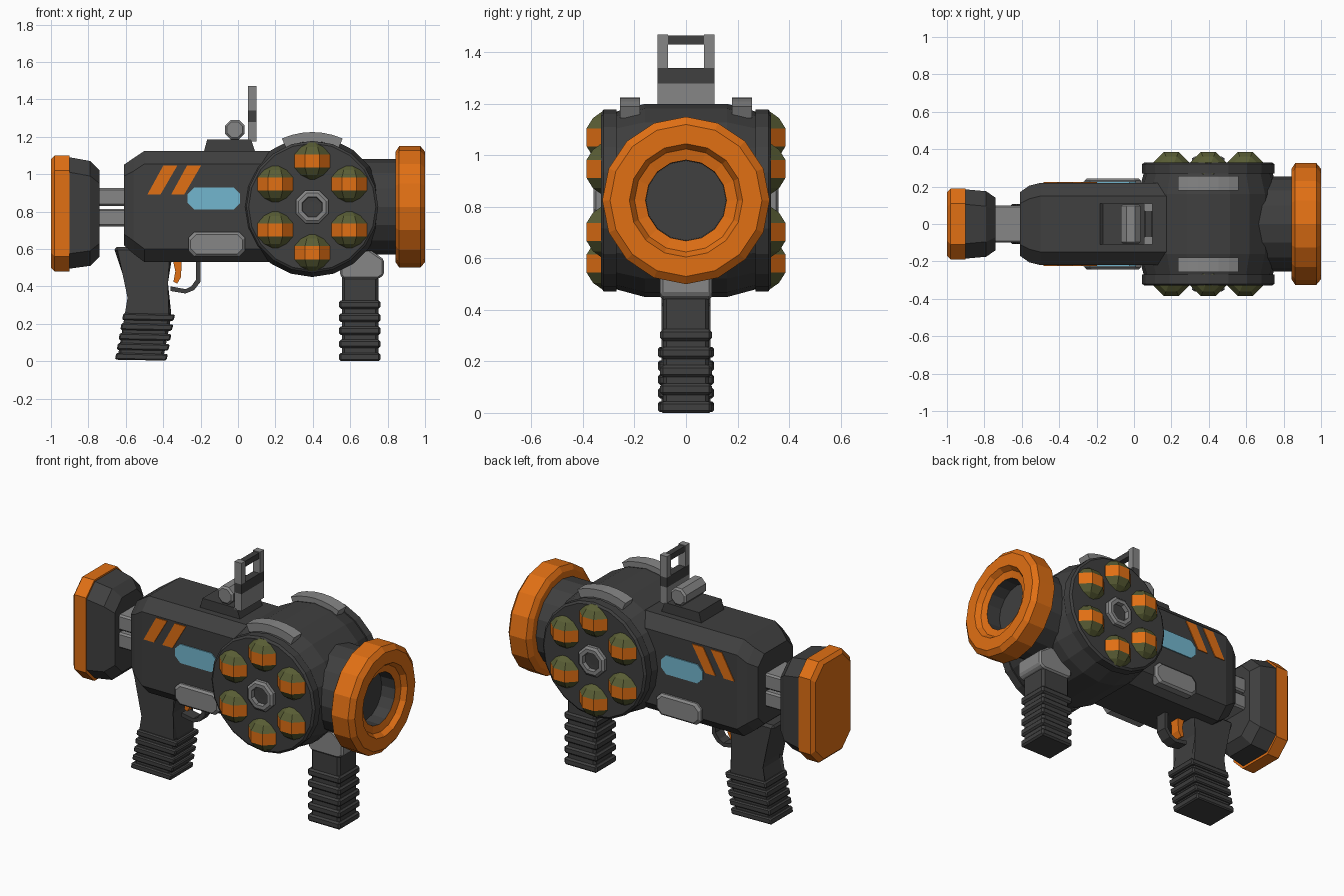
import bpy, bmesh, math

cube = bpy.data.objects.get("Cube")
if cube:
    bpy.data.objects.remove(cube, do_unlink=True)


def material(name, r, g, b):
    m = bpy.data.materials.new(name)
    m.use_nodes = True
    m.diffuse_color = (r, g, b, 1)
    m.node_tree.nodes["Principled BSDF"].inputs["Base Color"].default_value = (r, g, b, 1)
    return m


DARK = material("dark_grey", 0.05, 0.05, 0.05)
GREY = material("mid_grey", 0.24, 0.24, 0.24)
ORANGE = material("orange", 0.75, 0.16, 0.007)
OLIVE = material("olive_green", 0.10, 0.11, 0.035)
BLUE = material("pale_blue", 0.17, 0.47, 0.62)


def finish(name, bm, mats, bevel=0):
    if bevel:
        bmesh.ops.bevel(bm, geom=bm.edges[:], offset=bevel, segments=1, affect='EDGES')
    bmesh.ops.recalc_face_normals(bm, faces=bm.faces[:])
    mesh = bpy.data.meshes.new(name)
    bm.to_mesh(mesh)
    bm.free()
    for m in mats:
        mesh.materials.append(m)
    ob = bpy.data.objects.new(name, mesh)
    bpy.context.scene.collection.objects.link(ob)
    return ob


def skin(name, rings, mats, indices=None, bevel=0):
    """Join point rings into a capped solid; indices give a material per segment."""
    bm = bmesh.new()
    loops = [[bm.verts.new(p) for p in ring] for ring in rings]
    n = len(loops[0])
    for i, (a, b) in enumerate(zip(loops, loops[1:])):
        for k in range(n):
            f = bm.faces.new((a[k], a[(k + 1) % n], b[(k + 1) % n], b[k]))
            f.material_index = indices[i] if indices else 0
    bm.faces.new(loops[0][::-1]).material_index = indices[0] if indices else 0
    bm.faces.new(loops[-1]).material_index = indices[-1] if indices else 0
    return finish(name, bm, mats, bevel)


def prism(name, outline, y0, y1, mat, bevel=0):
    """Extrude a side outline (x, z) from y0 to y1."""
    return skin(name, [[(x, y, z) for x, z in outline] for y in (y0, y1)], [mat], None, bevel)


def box(name, x0, x1, y0, y1, z0, z1, mat, bevel=0):
    return prism(name, [(x0, z0), (x1, z0), (x1, z1), (x0, z1)], y0, y1, mat, bevel)


def chamfered(a0, a1, b0, b1, c):
    return [(a0 + c, b0), (a1 - c, b0), (a1, b0 + c), (a1, b1 - c),
            (a1 - c, b1), (a0 + c, b1), (a0, b1 - c), (a0, b0 + c)]


def loft(name, sections, mat):
    """Chamfered cross-sections along x: (x, half width, z0, z1, chamfer)."""
    return skin(name, [[(x, y, z) for y, z in chamfered(-w, w, z0, z1, c)]
                       for x, w, z0, z1, c in sections], [mat])


def revolve(name, profile, centre, axis, sides, mats, indices=None, turn=0.0):
    """Turn (distance, radius) pairs round an axis through centre."""
    rings = []
    for d, r in profile:
        ring = []
        for k in range(sides):
            t = math.tau * (k + turn) / sides
            u, v = r * math.cos(t), r * math.sin(t)
            off = {'X': (d, u, v), 'Y': (u, d, v), 'Z': (u, v, d)}[axis]
            ring.append([c + o for c, o in zip(centre, off)])
        rings.append(ring)
    return skin(name, rings, mats, indices)


# Stock with rubber pad and twin rods
loft("butt_pad", [(-1, 0.17, 0.50, 1.08, 0.08), (-0.98, 0.19, 0.48, 1.10, 0.08),
                  (-0.90, 0.19, 0.48, 1.10, 0.08)], ORANGE)
loft("stock", [(-0.90, 0.185, 0.495, 1.09, 0.08), (-0.79, 0.175, 0.51, 1.07, 0.08),
               (-0.74, 0.14, 0.56, 1.02, 0.07)], DARK)
for name, z in (("lower_rod", 0.72), ("upper_rod", 0.83)):
    box(name, -0.77, -0.58, -0.10, 0.10, z, z + 0.095, GREY, 0.01)

# Receiver
loft("receiver", [(-0.61, 0.17, 0.62, 1.05, 0.06), (-0.56, 0.205, 0.575, 1.085, 0.07),
                  (-0.50, 0.22, 0.53, 1.125, 0.07), (0.20, 0.22, 0.53, 1.125, 0.07)], DARK)

# Drum, barrel and muzzle
CX, CZ = 0.397, 0.825
revolve("drum", [(-0.29, 0.34), (-0.16, 0.375), (0.16, 0.375), (0.29, 0.34)],
        (CX, 0, CZ), 'Y', 20, [DARK])
revolve("barrel", [(0.5, 0.255), (0.86, 0.255)], (0, 0, CZ), 'X', 16, [DARK])
revolve("muzzle", [(0.842, 0.295), (0.862, 0.325), (0.975, 0.325), (1.0, 0.295), (1.0, 0.22),
                   (0.97, 0.20), (0.96, 0.157), (0.87, 0.155)],
        (0, 0, CZ), 'X', 16, [ORANGE, DARK], [0, 0, 0, 0, 0, 0, 1])

# Parts repeated on both flanks
for side, s in (("left", 1), ("right", -1)):
    revolve(side + "_drum_plate", [(s * 0.27, 0.353), (s * 0.32, 0.353), (s * 0.33, 0.34)],
            (CX, 0, CZ), 'Y', 20, [DARK])
    revolve(side + "_hub", [(s * 0.32, 0.095), (s * 0.35, 0.095), (s * 0.36, 0.08),
                            (s * 0.36, 0.058), (s * 0.335, 0.055), (s * 0.334, 0.03)],
            (CX, 0, CZ), 'Y', 8, [GREY, DARK], [0, 0, 0, 0, 1], 0.5)
    for i in range(6):
        t = math.tau * i / 6 + math.pi / 2
        where = (CX + 0.228 * math.cos(t), s * 0.292, CZ + 0.245 * math.sin(t))
        revolve(f"{side}_round_{i + 1}", [(-0.098, 0.04), (-0.075, 0.075), (-0.035, 0.102),
                                         (0.035, 0.102), (0.075, 0.075), (0.098, 0.04)],
                where, 'Z', 8, [OLIVE, ORANGE], [0, 0, 1, 0, 0], 0.5)
    # Curved rail over the drum
    angles = [math.radians(66 + 8 * k) for k in range(7)]
    arc = [(CX + 0.40 * math.cos(a), CZ + 0.40 * math.sin(a)) for a in angles]
    arc += [(CX + 0.35 * math.cos(a), CZ + 0.35 * math.sin(a)) for a in reversed(angles)]
    prism(side + "_drum_rail", arc, s * 0.178, s * 0.256, GREY)
    # Window, side panel and stripes
    prism(side + "_window", chamfered(-0.27, 0.012, 0.812, 0.928, 0.035),
          s * 0.219, s * 0.226, BLUE)
    skin(side + "_panel", [[(x, s * y, z) for x, z in
                            chamfered(-0.265 + g, 0.037 - g, 0.56 + g, 0.69 - g, 0.03)]
                           for y, g in ((0.19, 0), (0.232, 0), (0.244, 0.012))], [GREY])
    for k in range(2):
        x = -0.485 + 0.127 * k
        prism(f"{side}_stripe_{k + 1}", [(x, 0.89), (x + 0.07, 0.89), (x + 0.16, 1.045),
                                        (x + 0.085, 1.045)], s * 0.219, s * 0.225, ORANGE)

# Sight
prism("sight_base", [(-0.185, 1.11), (0.095, 1.11), (0.07, 1.185), (-0.165, 1.185)],
      -0.11, 0.11, DARK)
revolve("sight_roller", [(-0.105, 0.045), (-0.095, 0.057), (0.095, 0.057), (0.105, 0.045)],
        (-0.017, 0, 1.238), 'Y', 8, [GREY], None, 0.5)
box("sight_foot", 0.053, 0.10, -0.11, 0.11, 1.175, 1.28, GREY)
box("sight_lower_bar", 0.053, 0.10, -0.11, 0.11, 1.28, 1.34, DARK)
box("sight_upper_bar", 0.058, 0.095, -0.08, 0.08, 1.43, 1.465, DARK)
for side, s in (("left", 1), ("right", -1)):
    box(side + "_sight_post", 0.053, 0.10, s * 0.07, s * 0.11, 1.34, 1.47, GREY)

# Rear grip with slanted ridges
prism("rear_grip", [(-0.665, 0.61), (-0.575, 0.34), (-0.61, 0.22), (-0.645, 0.01),
                    (-0.40, 0.01), (-0.355, 0.25), (-0.39, 0.42), (-0.35, 0.56), (-0.40, 0.61)],
      -0.095, 0.095, DARK, 0.015)
for k in range(5):
    x, z = -0.658 + 0.0095 * k, 0.003 + 0.053 * k
    prism(f"rear_grip_ridge_{k + 1}", [(x, z + 0.005), (x + 0.275, z), (x + 0.284, z + 0.035),
                                      (x + 0.007, z + 0.042)], -0.108, 0.108, DARK, 0.007)

# Trigger and guard
prism("trigger", [(-0.35, 0.55), (-0.30, 0.55), (-0.305, 0.45), (-0.325, 0.415),
                  (-0.345, 0.425), (-0.335, 0.48)], -0.03, 0.03, ORANGE)
prism("trigger_guard", [(-0.20, 0.55), (-0.20, 0.425), (-0.235, 0.38), (-0.28, 0.362),
                        (-0.36, 0.375), (-0.36, 0.40), (-0.28, 0.385), (-0.25, 0.40),
                        (-0.225, 0.435), (-0.225, 0.55)], -0.035, 0.035, DARK)

# Front grip
prism("front_grip_mount", [(0.545, 0.56), (0.545, 0.46), (0.565, 0.44), (0.75, 0.44),
                           (0.78, 0.46), (0.78, 0.545), (0.70, 0.60)], -0.10, 0.10, GREY, 0.01)
box("front_grip", 0.555, 0.75, -0.09, 0.09, 0.005, 0.46, DARK, 0.015)
for k in range(5):
    z = 0.0 + 0.07 * k
    box(f"front_grip_ridge_{k + 1}", 0.54, 0.762, -0.10, 0.10, z, z + 0.045, DARK, 0.01)
